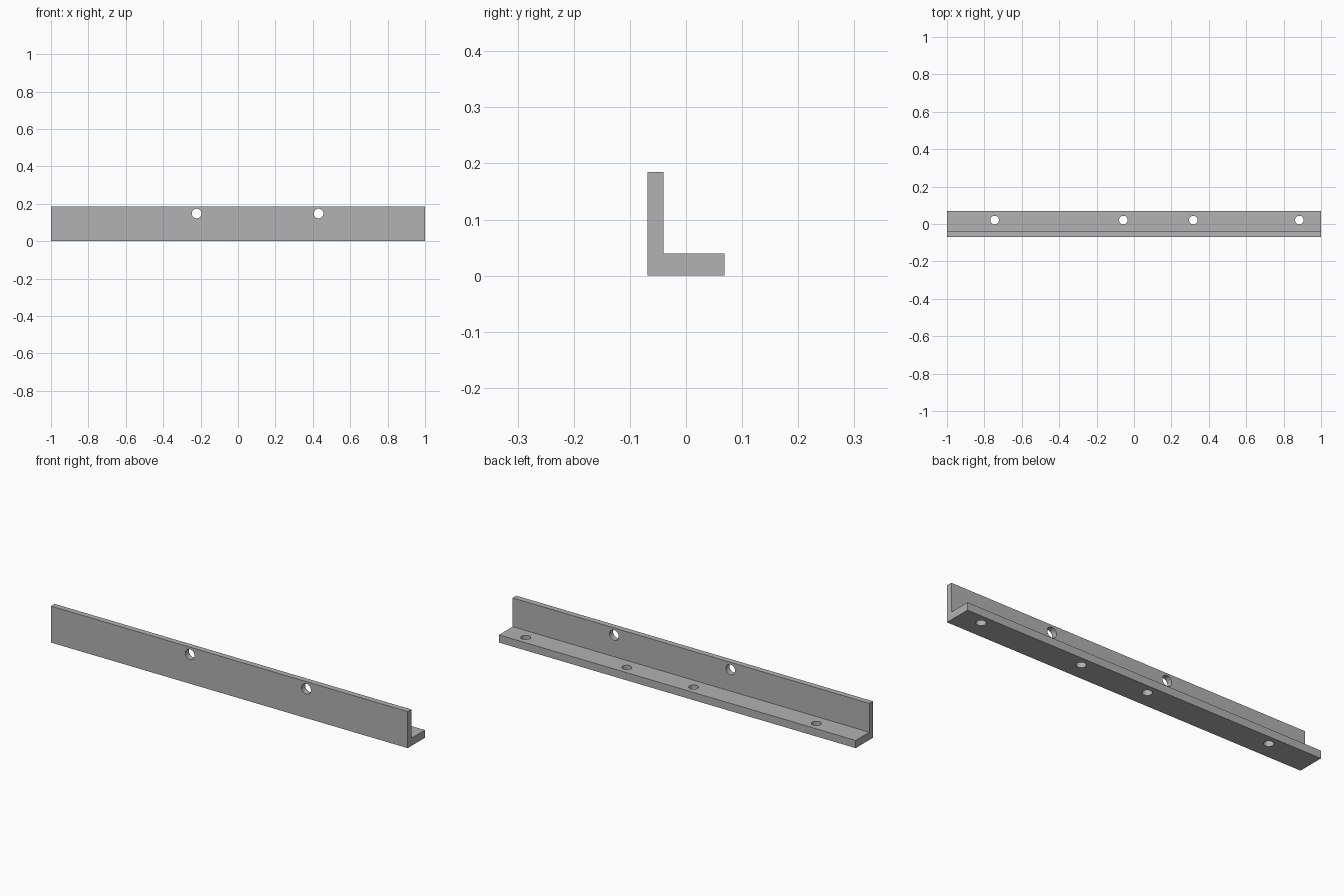
import bpy
import math

cube = bpy.data.objects.get("Cube")
if cube:
    bpy.data.objects.remove(cube, do_unlink=True)

# Plain grey finish
grey = bpy.data.materials.new("plain_grey")
grey.use_nodes = True
colour = (0.445, 0.445, 0.445, 1)
grey.diffuse_color = colour
grey.node_tree.nodes["Principled BSDF"].inputs["Base Color"].default_value = colour


def bar(name, y0, y1, z0, z1):
    """Full-length rectangular bar."""
    bpy.ops.mesh.primitive_cube_add(size=1, location=(0, (y0 + y1) / 2, (z0 + z1) / 2))
    obj = bpy.context.object
    obj.name = name
    obj.scale = (2, y1 - y0, z1 - z0)
    bpy.ops.object.transform_apply(location=False, rotation=False, scale=True)
    obj.data.materials.append(grey)
    return obj


def drill(obj, location, radius, rotation=(0, 0, 0)):
    """Cut one round through-hole and discard the cutter."""
    bpy.ops.mesh.primitive_cylinder_add(vertices=48, radius=radius, depth=0.1,
                                        location=location, rotation=rotation)
    cutter = bpy.context.object
    cutter.hide_render = True
    cutter.data.materials.append(grey)
    cut = obj.modifiers.new("hole", 'BOOLEAN')
    cut.operation = 'DIFFERENCE'
    cut.solver = 'EXACT'
    cut.object = cutter
    bpy.ops.object.select_all(action='DESELECT')
    bpy.context.view_layer.objects.active = obj
    obj.select_set(True)
    bpy.ops.object.modifier_apply(modifier=cut.name)
    bpy.data.objects.remove(cutter, do_unlink=True)


# Horizontal flange with four vertical screw holes
base = bar("base_flange", -0.069, 0.069, 0, 0.039)
for x in (-0.745, -0.057, 0.317, 0.884):
    drill(base, (x, 0.021, 0.02), 0.023)

# Upright flange, flush with the front, with two holes through it
upright = bar("upright_flange", -0.069, -0.04, 0.039, 0.185)
for x in (-0.221, 0.431):
    drill(upright, (x, -0.055, 0.148), 0.026, (math.pi / 2, 0, 0))

# Round hole walls, crisp edges
for obj in (base, upright):
    bpy.ops.object.select_all(action='DESELECT')
    bpy.context.view_layer.objects.active = obj
    obj.select_set(True)
    bpy.ops.object.shade_smooth_by_angle(angle=math.radians(30))
